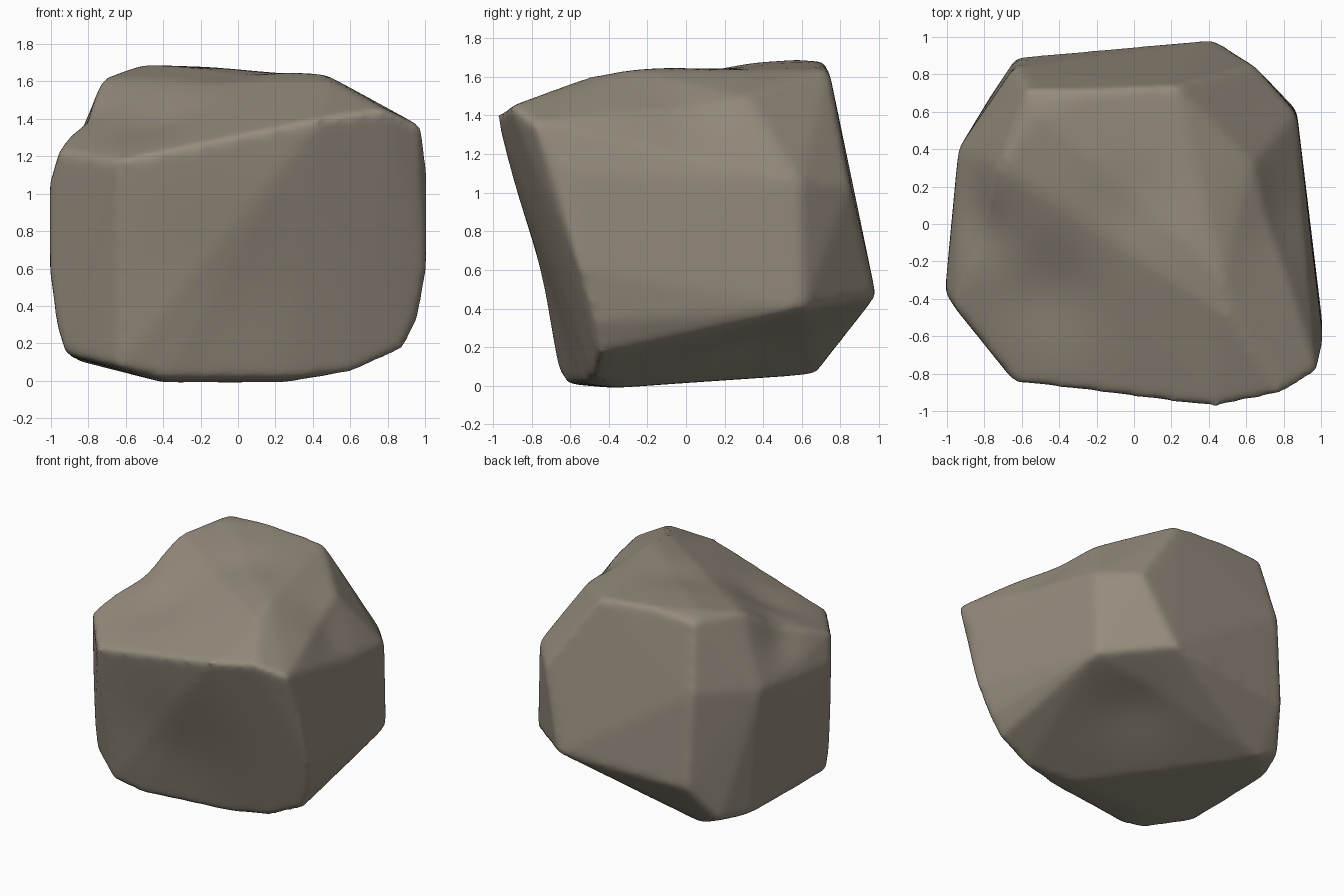
import bpy
import bmesh
import math
from mathutils import Vector

# Remove the default cube
default_cube = bpy.data.objects.get("Cube")
if default_cube:
    bpy.data.objects.remove(default_cube, do_unlink=True)

# Corner points of the boulder, grouped by region
underside = [(-.4, -.63, .01), (.25, -.54, .01), (.25, -.35, -.01),
             (-.4, -.4, -.01), (.62, -.48, .05), (.88, -.45, .17),
             (-.63, -.66, .07), (-.92, -.44, .14), (-.87, .43, .11),
             (-.77, .68, .13), (-.6, .67, .06), (.87, .61, .4)]
waist = [(.96, -.47, .33), (1.01, -.55, .6), (1.01, -.61, 1.1),
         (-.97, -.4, .3), (-1.01, -.36, .6), (-1.01, -.36, 1.05),
         (-.94, .4, 1.1), (.43, .985, .46), (-.63, .89, .42),
         (.64, .85, 1.04), (.87, .59, 1.07), (-.64, .84, 1.15)]
shoulder = [(-.64, -.85, 1.18), (.43, -.98, 1.4), (.79, -.91, 1.45),
            (.98, -.79, 1.36), (-.96, -.45, 1.23)]
crown = [(-.72, .31, 1.62), (-.57, .72, 1.66), (-.5, .58, 1.69),
         (-.2, .71, 1.68), (.22, .74, 1.64), (.38, .52, 1.58),
         (.64, .32, 1.5), (.47, -.28, 1.64), (.5, -.5, 1.6)]


def make_material(name, color):
    mat = bpy.data.materials.new(name)
    mat.use_nodes = True
    mat.diffuse_color = color
    for node in mat.node_tree.nodes:
        if node.type == "BSDF_PRINCIPLED":
            node.inputs["Base Color"].default_value = color
            node.inputs["Roughness"].default_value = .9
    return mat


def hull_object(name, points):
    """Wrap the points in a closed convex skin."""
    bm = bmesh.new()
    for point in points:
        bm.verts.new(point)
    result = bmesh.ops.convex_hull(bm, input=bm.verts)
    spare = set(result["geom_interior"]) | set(result["geom_unused"])
    bmesh.ops.delete(bm, geom=[g for g in spare if isinstance(g, bmesh.types.BMVert)],
                     context="VERTS")
    bmesh.ops.recalc_face_normals(bm, faces=bm.faces)
    mesh = bpy.data.meshes.new(name)
    bm.to_mesh(mesh)
    bm.free()
    obj = bpy.data.objects.new(name, mesh)
    bpy.context.scene.collection.objects.link(obj)
    return obj


def bake_modifiers(obj):
    depsgraph = bpy.context.evaluated_depsgraph_get()
    baked = bpy.data.meshes.new_from_object(obj.evaluated_get(depsgraph))
    obj.modifiers.clear()
    obj.data = baked


def push(mesh, center, offset, radius):
    """Softly move the surface near a point, for worn hollows."""
    center, offset = Vector(center), Vector(offset)
    for vert in mesh.vertices:
        distance = (vert.co - center).length / radius
        vert.co += offset * math.exp(-distance * distance)


# Faceted boulder with worn, rounded edges
boulder = hull_object("boulder", underside + waist + shoulder + crown)
remesh = boulder.modifiers.new("even_surface", "REMESH")
remesh.mode = "VOXEL"
remesh.voxel_size = .025
worn = boulder.modifiers.new("worn_edges", "SMOOTH")
worn.factor = .5
worn.iterations = 11
bake_modifiers(boulder)

# Hollows on the crown, left shoulder, right shoulder, front and underside
push(boulder.data, (-.45, -.35, 1.4), (.01, .01, -.05), .3)
push(boulder.data, (-.84, .02, 1.4), (.02, 0, -.05), .22)
push(boulder.data, (0, .1, 1.64), (0, 0, -.025), .25)
push(boulder.data, (.75, 0, 1.4), (-.02, 0, -.02), .25)
push(boulder.data, (-.1, -.75, .5), (0, .035, 0), .5)
push(boulder.data, (.35, .4, .2), (0, 0, .03), .3)

# Stone colour and smooth shading
boulder.data.materials.clear()
boulder.data.materials.append(make_material("warm_grey_stone", (.3, .26, .203, 1)))
for face in boulder.data.polygons:
    face.material_index = 0
    face.use_smooth = True
